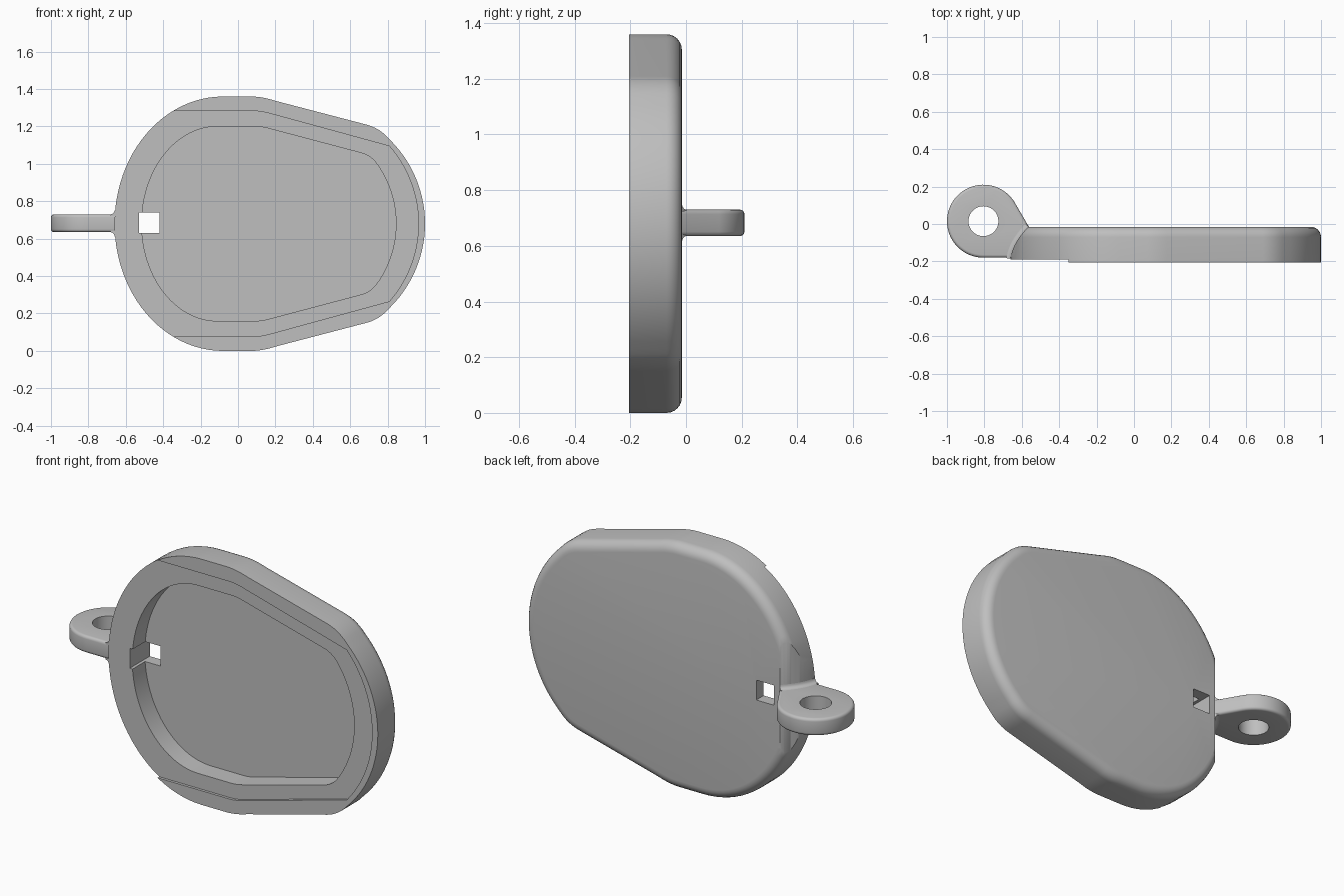
import bpy, bmesh
from math import sin, cos, pi, asin, sqrt
from mathutils import Vector

cube = bpy.data.objects.get("Cube")
if cube:
    bpy.data.objects.remove(cube, do_unlink=True)

grey = bpy.data.materials.new("light grey")
grey.use_nodes = True
GREY = (0.52, 0.52, 0.52, 1)
grey.diffuse_color = GREY
grey.node_tree.nodes["Principled BSDF"].inputs["Base Color"].default_value = GREY

MID = 0.68                       # height of the symmetry line
FRONT, STEP, FLOOR, BACK = -0.205, -0.19, -0.08, -0.015


def finish(name, bm):
    bmesh.ops.recalc_face_normals(bm, faces=bm.faces)
    mesh = bpy.data.meshes.new(name)
    bm.to_mesh(mesh)
    bm.free()
    mesh.materials.append(grey)
    ob = bpy.data.objects.new(name, mesh)
    bpy.context.collection.objects.link(ob)
    return ob


def prism(name, pts, axis, a, b, bevel=0, both=False, segments=6):
    """Extrude a 2D outline along y or z, optionally rounding its end rims."""
    k = 1 if axis == "y" else 2
    put = (lambda p, t: (p[0], t, p[1])) if k == 1 else (lambda p, t: (p[0], p[1], t))
    bm = bmesh.new()
    face = bm.faces.new([bm.verts.new(put(p, a)) for p in pts])
    out = bmesh.ops.extrude_face_region(bm, geom=[face])["geom"]
    for v in out:
        if isinstance(v, bmesh.types.BMVert):
            v.co[k] = b
    bmesh.ops.recalc_face_normals(bm, faces=bm.faces)
    if bevel:
        ends = (a, b) if both else (b,)
        rims = [e for e in bm.edges
                if any(all(abs(v.co[k] - t) < 1e-5 for v in e.verts) for t in ends)]
        bmesh.ops.bevel(bm, geom=rims, offset=bevel, offset_type="OFFSET",
                        segments=segments, profile=0.5, affect="EDGES",
                        clamp_overlap=False)
    return finish(name, bm)


def cut(ob, cutter):
    mod = ob.modifiers.new("cut", "BOOLEAN")
    mod.operation, mod.solver, mod.object = "DIFFERENCE", "EXACT", cutter
    bpy.context.view_layer.objects.active = ob
    bpy.ops.object.modifier_apply(modifier=mod.name)
    bpy.data.objects.remove(cutter, do_unlink=True)


def smooth(ob):
    bpy.ops.object.select_all(action="DESELECT")
    ob.select_set(True)
    bpy.context.view_layer.objects.active = ob
    bpy.ops.object.shade_smooth_by_angle(angle=0.55)


def bezier(p, q, r, n):
    p, q, r = Vector(p), Vector(q), Vector(r)
    return [p * (1 - t) ** 2 + q * 2 * t * (1 - t) + r * t * t
            for t in (i / n for i in range(n + 1))]


def left_arc(cx, a, b, n=24):
    """Quarter ellipse from the far left up to the top."""
    return [(cx - a * cos(i / n * pi / 2), MID + b * sin(i / n * pi / 2))
            for i in range(n + 1)]


def right_arc(tip, r, z, n=14):
    """Arc from height z down to the far right tip."""
    top = asin((z - MID) / r)
    return [(tip - r + r * cos(top * (1 - i / n)), MID + r * sin(top * (1 - i / n)))
            for i in range(n + 1)]


def mirrored(half):
    return half + [(x, 2 * MID - z) for x, z in reversed(half)
                   if abs(z - MID) > 1e-4]


def outline(left, shoulder, corner, right):
    return mirrored(left + bezier(*shoulder, 6) + bezier(*corner, 6)[:-1] + right)


# Shell with a rounded back rim
rim = right_arc(1.0, 0.63, 1.13)
body = prism("shell", outline(
    left_arc(-0.08, 0.58, 0.68),
    ((0.07, 1.36), (0.13, 1.36), (0.2, 1.337)),
    ((0.69, 1.209), (0.76, 1.19), rim[0]), rim), "y", FRONT, BACK, bevel=0.055)

# Shallow step that runs out to the left edge
lip = right_arc(0.965, 0.63, 1.095)
cut(body, prism("step_cutter", mirrored(
    [(-0.9, MID), (-0.9, 1.282)]
    + bezier((0.09, 1.282), (0.13, 1.282), (0.19, 1.264), 5) + lip),
    "y", FRONT - 0.1, STEP))

# Deep pocket
wall = right_arc(0.845, 0.55, 1.0)
cut(body, prism("pocket_cutter", outline(
    left_arc(-0.11, 0.405, 0.52),
    ((0.09, 1.2), (0.13, 1.2), (0.18, 1.185)),
    ((0.66, 1.058), (0.71, 1.045), wall[0]), wall), "y", FRONT - 0.1, FLOOR))

# Square through hole beside the pocket wall
cut(body, prism("hole_cutter", [(-0.53, 0.63), (-0.42, 0.63), (-0.42, 0.74),
                                (-0.53, 0.74)], "y", -0.4, 0.2))

# Curved relief on the back left edge
relief = bezier((-0.55, 0.0), (-0.655, -0.1), (-0.662, -0.2), 14)
cut(body, prism("relief_cutter", relief + [(-0.95, -0.2), (-0.95, 0.06), (-0.51, 0.06)],
                "z", -0.2, 1.6))
smooth(body)

# Ring tab
CX, CY, R, LOW, HIGH = -0.805, 0.015, 0.195, 0.635, 0.73
start, sweep, n = pi * 0.18, pi * 1.32, 48
ring = [(CX + R * cos(start + sweep * i / n), CY + R * sin(start + sweep * i / n))
        for i in range(n + 1)]
tab = prism("ring_tab", ring + [(-0.55, -0.18), (-0.55, -0.03), (-0.565, -0.01)],
            "z", LOW, HIGH, bevel=0.016, both=True, segments=4)
cut(tab, prism("ring_hole_cutter", [(CX + 0.08 * cos(i * pi / 20), CY + 0.08 * sin(i * pi / 20))
                                    for i in range(40)], "z", 0.4, 1.0))
smooth(tab)

# Small fillets where the tab joins the shell
F = 0.022
bm = bmesh.new()
for z0, up in ((HIGH, 1), (LOW, -1)):
    rows = []
    for i in range(1, len(relief) - 1):
        along = (relief[i + 1] - relief[i - 1]).normalized()
        out = Vector((along.y, -along.x))
        if out.x > 0:
            out = -out
        section = [(-0.01, -0.01), (-0.01, F)]
        section += [(F - F * cos(t), F - F * sin(t))
                    for t in (j / 5 * pi / 2 for j in range(6))] + [(F, -0.01)]
        rows.append([bm.verts.new((relief[i].x + out.x * d, relief[i].y + out.y * d,
                                   z0 + up * h)) for d, h in section])
    for r, s in zip(rows, rows[1:]):
        for j in range(len(r)):
            k = (j + 1) % len(r)
            bm.faces.new((r[j], r[k], s[k], s[j]))
    bm.faces.new(rows[0])
    bm.faces.new(rows[-1])
smooth(finish("tab_fillets", bm))
